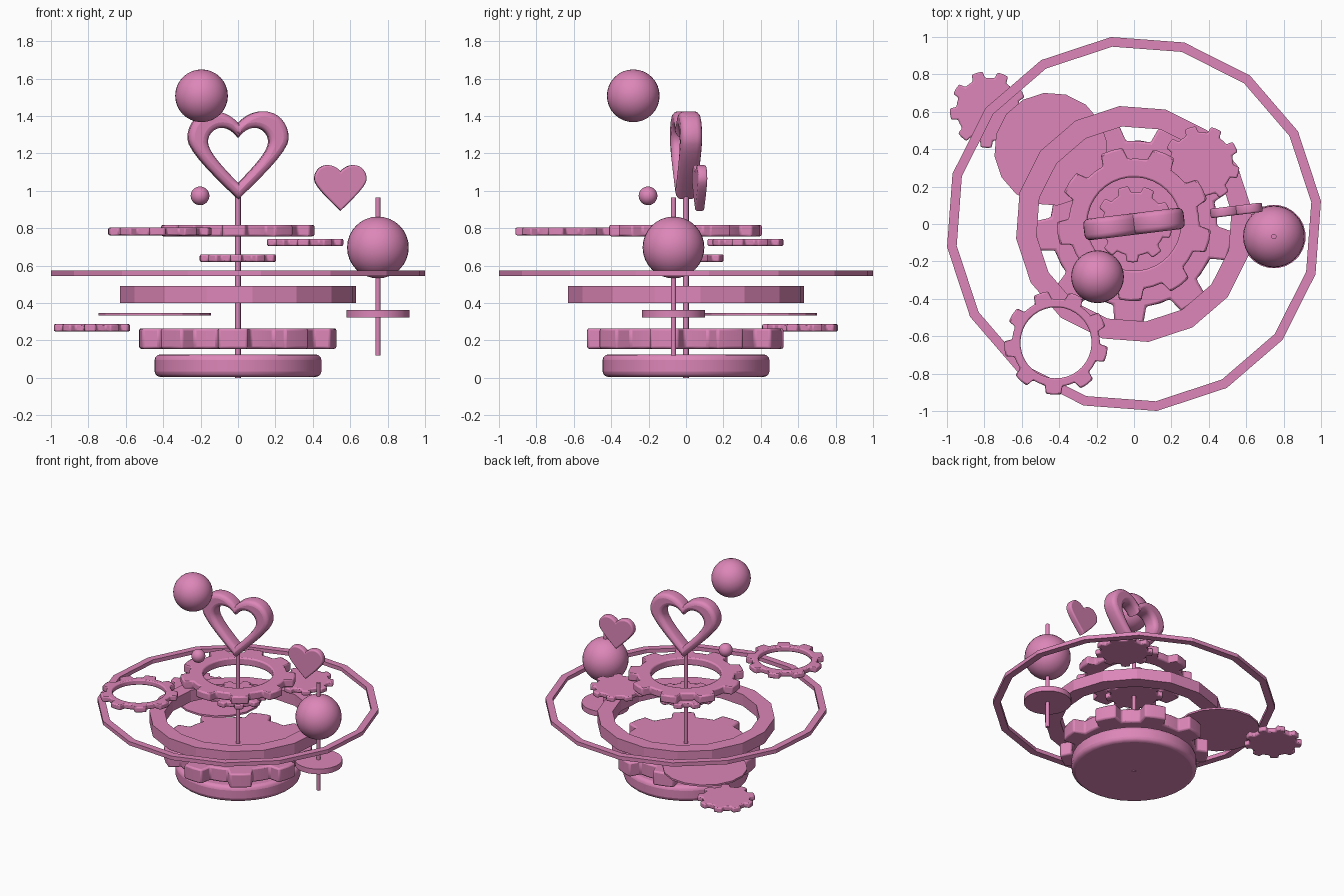
import bpy, bmesh, math

if "Cube" in bpy.data.objects:
    bpy.data.objects.remove(bpy.data.objects["Cube"])

TURN = math.radians(7)          # the whole piece is turned slightly about z
pink = bpy.data.materials.new("pink")
pink.diffuse_color = (0.72, 0.24, 0.48, 1)
pink.use_nodes = True
pink.node_tree.nodes["Principled BSDF"].inputs["Base Color"].default_value = pink.diffuse_color


def finish(obj, bevel=0.0, smooth=True, segments=2):
    obj.data.materials.append(pink)
    bpy.ops.object.select_all(action='DESELECT')
    obj.select_set(True)
    bpy.context.view_layer.objects.active = obj
    if bevel:
        m = obj.modifiers.new("bevel", 'BEVEL')
        m.width, m.segments = bevel, segments
        m.limit_method, m.angle_limit = 'ANGLE', math.radians(35)
    if smooth:
        bpy.ops.object.shade_smooth_by_angle(angle=math.radians(35))
    return obj


def prism(name, polar, z0, z1, hole=0, at=(0, 0), bevel=0.0, smooth=True, segments=2):
    """Extrude a (radius, angle) outline from z0 to z1, with an optional round hole."""
    bm = bmesh.new()

    def loop(z, radius=None):
        return [bm.verts.new((at[0] + (radius or r) * math.cos(a),
                              at[1] + (radius or r) * math.sin(a), z)) for r, a in polar]
    n = len(polar)
    lo, hi = loop(z0), loop(z1)
    loops = [lo, hi]
    if hole:
        loops += [loop(z1, hole), loop(z0, hole)]
    else:
        bm.faces.new(lo[::-1])
        bm.faces.new(hi)
    for k in range(len(loops) if hole else 1):
        a, b = loops[k], loops[(k + 1) % len(loops)]
        for i in range(n):
            j = (i + 1) % n
            bm.faces.new((a[i], a[j], b[j], b[i]))
    bmesh.ops.recalc_face_normals(bm, faces=bm.faces)
    me = bpy.data.meshes.new(name)
    bm.to_mesh(me)
    bm.free()
    obj = bpy.data.objects.new(name, me)
    bpy.context.collection.objects.link(obj)
    return finish(obj, bevel, smooth, segments)


def circle(r, n):
    return [(r, TURN + 2 * math.pi * i / n) for i in range(n)]


def teeth(tip, root, count=9):
    pts = []
    for t in range(count):
        for r, d in ((root, -11.5), (tip, -8.5), (tip, 0), (tip, 8.5), (root, 11.5), (root, 20)):
            pts.append((r, TURN + math.radians(20 + t * 360 / count + d)))
    return pts


def ball(name, r, loc):
    bpy.ops.mesh.primitive_uv_sphere_add(segments=32, ring_count=16, radius=r, location=loc)
    obj = bpy.context.object
    obj.name = name
    return finish(obj)


# heart outline, right half: point, handle before, handle after
HALF = [((0.27, 0.325), (0.27, 0.25), (0.27, 0.41)),
        ((0.135, 0.47), (0.21, 0.47), (0.075, 0.47))]
INNER = [((0.165, 0.305), (0.165, 0.255), (0.165, 0.35)),
         ((0.09, 0.382), (0.13, 0.382), (0.05, 0.382))]


def heart(name, loc, scale, depth, bevel, hollow):
    cu = bpy.data.curves.new(name, 'CURVE')
    cu.dimensions, cu.fill_mode, cu.resolution_u = '2D', 'BOTH', 8
    cu.extrude, cu.bevel_depth, cu.bevel_resolution = depth / 2 - bevel, bevel, 2
    cu.offset = -bevel
    outlines = [(0.0, 0.405, HALF)] + ([(0.085, 0.33, INNER)] if hollow else [])
    for bottom, notch, half in outlines:
        flip = [tuple((-p[0], p[1]) for p in (c, after, before)) for c, before, after in half[::-1]]
        up = 0.03
        pts = [((0, bottom), (-0.08, bottom + 0.08), (0.08, bottom + 0.08))] + half + \
              [((0, notch), (0.025, notch + up), (-0.025, notch + up))] + flip
        sp = cu.splines.new('BEZIER')
        sp.bezier_points.add(len(pts) - 1)
        sp.use_cyclic_u = True
        for bp, (c, l, r) in zip(sp.bezier_points, pts):
            bp.handle_left_type = bp.handle_right_type = 'FREE'
            bp.co, bp.handle_left, bp.handle_right = [
                (p[0] * scale, p[1] * scale, 0) for p in (c, l, r)]
    obj = bpy.data.objects.new(name, cu)
    bpy.context.collection.objects.link(obj)
    obj.location = loc
    obj.rotation_euler = (math.pi / 2, 0, TURN)
    bpy.ops.object.select_all(action='DESELECT')
    obj.select_set(True)
    bpy.context.view_layer.objects.active = obj
    bpy.ops.object.convert(target='MESH')
    return finish(bpy.context.object)


# central stack
prism("base", circle(0.447, 32), 0.005, 0.125, bevel=0.03, segments=3)
prism("large_gear", teeth(0.53, 0.445), 0.155, 0.265, bevel=0.012)
prism("middle_ring", circle(0.635, 16), 0.40, 0.49, hole=0.525, smooth=False)
prism("outer_ring", circle(1.007, 16), 0.545, 0.575, hole=0.955, smooth=False)
prism("inner_gear", teeth(0.205, 0.17), 0.62, 0.66, bevel=0.008)
prism("gear_ring", teeth(0.412, 0.35), 0.757, 0.818, hole=0.25, bevel=0.01)
prism("centre_rod", circle(0.015, 12), 0.0, 1.0)

# scattered gears and disc
prism("low_gear", teeth(0.205, 0.17), 0.248, 0.287, at=(-0.78, 0.612), bevel=0.008)
prism("high_gear", teeth(0.205, 0.17), 0.705, 0.743, at=(0.36, 0.32), bevel=0.008)
prism("small_gear_ring", teeth(0.278, 0.235), 0.762, 0.803, hole=0.19, at=(-0.417, -0.635), bevel=0.008)
prism("thin_disc", circle(0.303, 16), 0.332, 0.346, at=(-0.445, 0.40), smooth=False)

# side pole with ball and disc
SIDE = (0.748, -0.067)
prism("side_pole", circle(0.014, 12), 0.12, 0.965, at=SIDE)
prism("side_disc", circle(0.17, 24), 0.322, 0.363, at=SIDE)
ball("side_ball", 0.165, (*SIDE, 0.697))

# floating balls
ball("top_ball", 0.141, (-0.195, -0.282, 1.508))
ball("small_ball", 0.05, (-0.203, -0.203, 0.973))

# hearts
heart("large_heart", (0, 0, 0.955), 1.0, 0.115, 0.03, True)
heart("small_heart", (0.547, 0.073, 0.893), 0.52, 0.05, 0.01, False)
